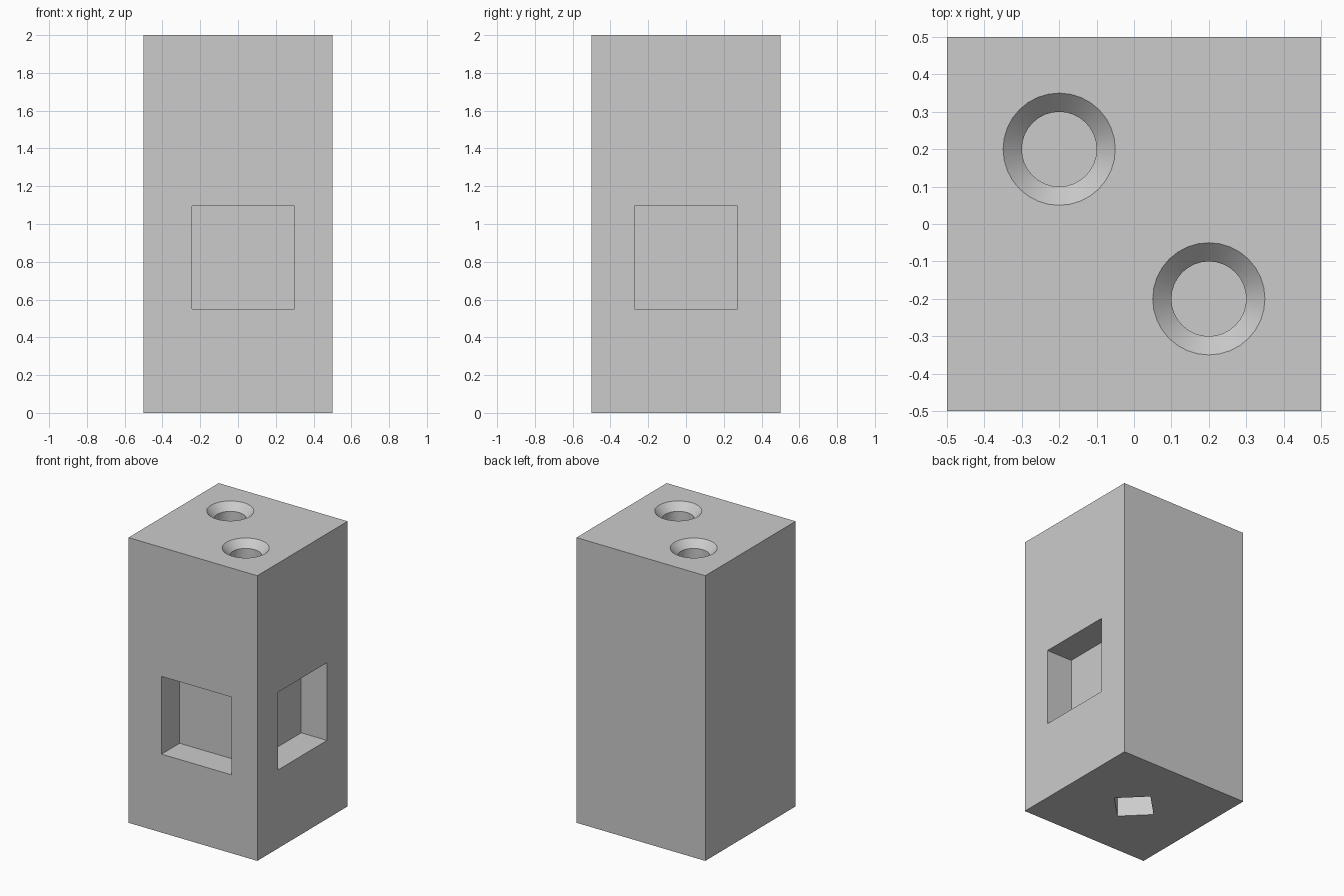
import bpy
import bmesh
from math import cos, sin, pi, radians

if "Cube" in bpy.data.objects:
    bpy.data.objects.remove(bpy.data.objects["Cube"])

grey = bpy.data.materials.new("light_grey")
grey.use_nodes = True
grey.diffuse_color = (0.6, 0.6, 0.6, 1)
grey.node_tree.nodes["Principled BSDF"].inputs["Base Color"].default_value = (0.6, 0.6, 0.6, 1)


def link(name, bm):
    """Turn a bmesh into a grey object."""
    bmesh.ops.recalc_face_normals(bm, faces=bm.faces)
    mesh = bpy.data.meshes.new(name)
    bm.to_mesh(mesh)
    bm.free()
    mesh.materials.append(grey)
    obj = bpy.data.objects.new(name, mesh)
    bpy.context.collection.objects.link(obj)
    return obj


def box(name, low, high):
    """Box between two opposite corners."""
    bm = bmesh.new()
    bmesh.ops.create_cube(bm, size=1)
    for v in bm.verts:
        v.co = [l + (c + 0.5) * (h - l) for c, l, h in zip(v.co, low, high)]
    return link(name, bm)


def turned(name, x, y, profile, sides):
    """Closed solid turned around a vertical axis from (radius, z) pairs."""
    bm = bmesh.new()
    rings = [[bm.verts.new((x + r * cos(2 * pi * i / sides),
                            y + r * sin(2 * pi * i / sides), z))
              for i in range(sides)] for r, z in profile]
    for a, b in zip(rings, rings[1:]):
        for i in range(sides):
            j = (i + 1) % sides
            bm.faces.new((a[i], a[j], b[j], b[i]))
    bm.faces.new(rings[0])
    bm.faces.new(rings[-1])
    return link(name, bm)


block = box("block", (-0.5, -0.5, 0), (0.5, 0.5, 2))

# Square pockets in the front and the +x side
cutters = [
    box("front_pocket", (-0.243, -0.6, 0.55), (0.298, -0.3, 1.095)),
    box("side_pocket", (0.3, -0.272, 0.55), (0.6, 0.272, 1.095)),
]

# Countersunk round holes in the top
countersink = [(0.1, 1.8), (0.1, 1.95), (0.2, 2.05)]
for x in (-0.2, 0.2):
    cutters.append(turned("top_hole", x, -x, countersink, 32))

# Diamond-shaped socket in the underside
cutters.append(turned("bottom_socket", 0, 0, [(0.165, -0.1), (0.165, 0.2)], 4))

# Cut every recess, then drop the cutters
bpy.context.view_layer.objects.active = block
for cutter in cutters:
    mod = block.modifiers.new(cutter.name, "BOOLEAN")
    mod.operation = "DIFFERENCE"
    mod.solver = "EXACT"
    mod.object = cutter
    bpy.ops.object.modifier_apply(modifier=mod.name)
    bpy.data.objects.remove(cutter)

bpy.ops.object.select_all(action="DESELECT")
block.select_set(True)
bpy.ops.object.shade_smooth_by_angle(angle=radians(30))
